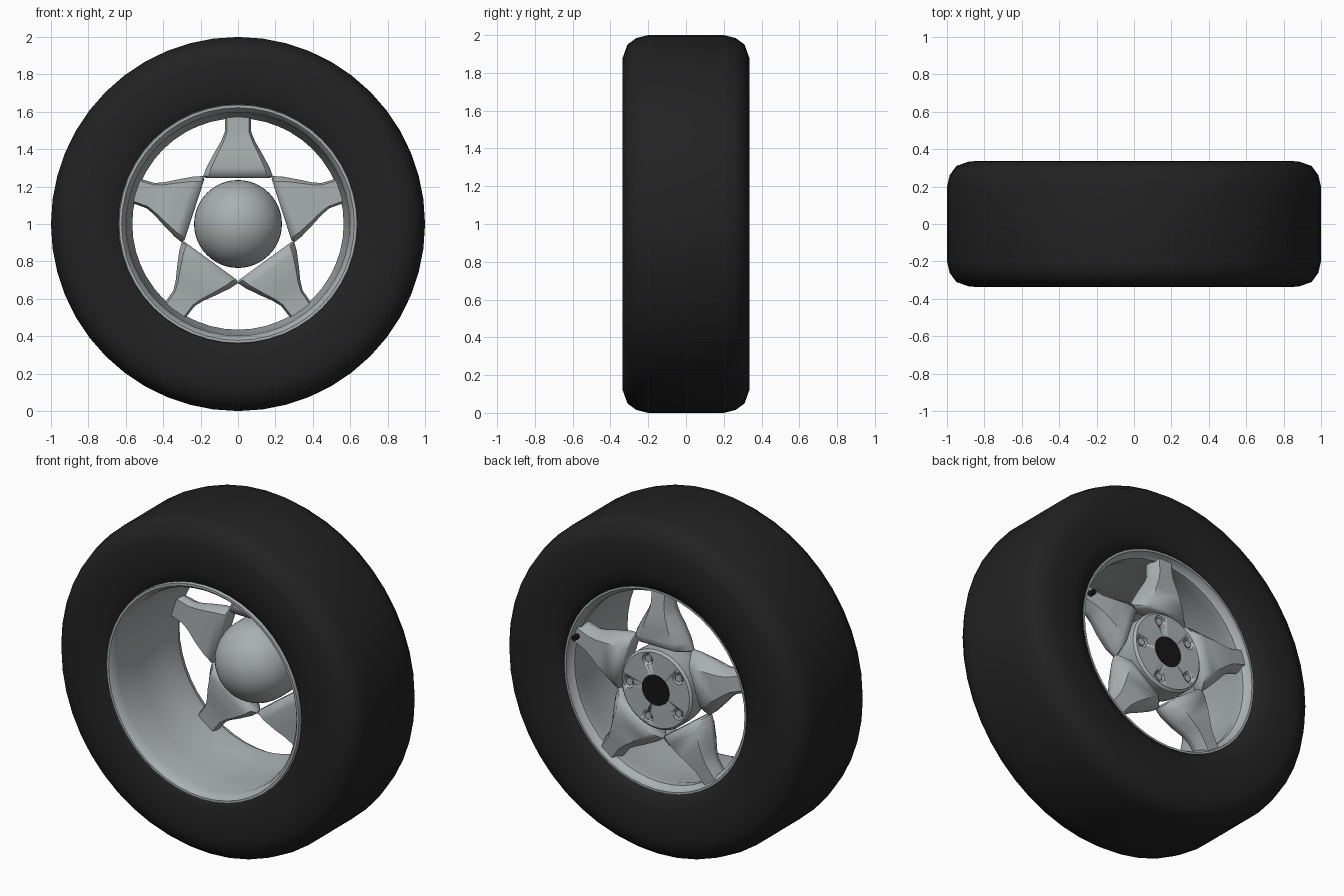
import bpy, bmesh, math
from mathutils import Matrix, Vector

cube = bpy.data.objects.get("Cube")
if cube:
    bpy.data.objects.remove(cube, do_unlink=True)


def material(name, color):
    m = bpy.data.materials.new(name)
    m.use_nodes = True
    m.diffuse_color = color
    m.node_tree.nodes["Principled BSDF"].inputs["Base Color"].default_value = color
    return m


RUBBER = material("tyre rubber", (0.016, 0.016, 0.016, 1))
METAL = material("grey alloy", (0.40, 0.43, 0.43, 1))
BLACK = material("black trim", (0.008, 0.008, 0.008, 1))


def make_object(name, bm, mat, angle=40):
    bmesh.ops.recalc_face_normals(bm, faces=bm.faces)
    mesh = bpy.data.meshes.new(name)
    bm.to_mesh(mesh)
    bm.free()
    mesh.materials.append(mat)
    obj = bpy.data.objects.new(name, mesh)
    bpy.context.collection.objects.link(obj)
    obj.location.z = 1
    bpy.ops.object.select_all(action="DESELECT")
    obj.select_set(True)
    bpy.context.view_layer.objects.active = obj
    bpy.ops.object.shade_smooth_by_angle(angle=math.radians(angle))
    return obj


def lathe(name, profile, mat, closed=True, steps=48, angle=40):
    """Spin (radius, y) points around the axle."""
    bm = bmesh.new()
    verts = [bm.verts.new((0, y, r)) for r, y in profile]
    pairs = list(zip(verts, verts[1:]))
    if closed:
        pairs.append((verts[-1], verts[0]))
    edges = [bm.edges.new(p) for p in pairs]
    bmesh.ops.spin(bm, geom=verts + edges, cent=(0, 0, 0), axis=(0, 1, 0),
                   angle=math.tau, steps=steps, use_duplicate=False)
    bmesh.ops.remove_doubles(bm, verts=bm.verts, dist=0.0005)
    return make_object(name, bm, mat, angle)


def disc(name, radius, y0, y1, mat, at=(0, 0), sides=24):
    """Cylinder along the axle, at (x, z) from the wheel centre."""
    bm = bmesh.new()
    turn = Matrix.Translation((at[0], (y0 + y1) / 2, at[1])) @ Matrix.Rotation(math.pi / 2, 4, "X")
    bmesh.ops.create_cone(bm, cap_ends=True, segments=sides, radius1=radius,
                          radius2=radius, depth=y1 - y0, matrix=turn)
    return make_object(name, bm, mat)


# Tyre: mirrored carcass profile
half = [(0.60, 0.285), (0.63, 0.312), (0.70, 0.33), (0.79, 0.337), (0.88, 0.335),
        (0.95, 0.31), (0.985, 0.262), (1.0, 0.20)]
lathe("tyre", half + [(r, -y) for r, y in reversed(half)], RUBBER, angle=60)

# Rim: deep barrel with a rolled lip at the front and a narrow throat at the back
lathe("rim", [(0.64, -0.315), (0.636, -0.333), (0.622, -0.333), (0.607, -0.315),
              (0.597, -0.28), (0.592, -0.10), (0.585, 0.12), (0.565, 0.20),
              (0.565, 0.245), (0.585, 0.262), (0.59, 0.29), (0.602, 0.29),
              (0.602, -0.29)], METAL)

# Hub: flat at the back, domed at the front
R, MID = 0.235, 0.19
dome = [(R * math.cos(a), MID - R * math.sin(a))
        for a in (i * math.pi / 24 for i in range(13))]
hub = lathe("hub", [(0, 0.285), (0.222, 0.285), (R, 0.272)] + dome, METAL, closed=False)

# Lug holes with recessed nuts
cutters = bmesh.new()
for i in range(5):
    a = math.radians(72 * i)
    pos = (0.18 * math.cos(a), 0.18 * math.sin(a))
    turn = Matrix.Translation((pos[0], 0.28, pos[1])) @ Matrix.Rotation(math.pi / 2, 4, "X")
    bmesh.ops.create_cone(cutters, cap_ends=True, segments=16, radius1=0.034,
                          radius2=0.034, depth=0.10, matrix=turn)
    disc(f"lug_seat_{i + 1}", 0.033, 0.225, 0.236, BLACK, pos, 16)
    disc(f"lug_nut_{i + 1}", 0.023, 0.23, 0.278, METAL, pos, 6)
cutter = make_object("lug_hole_cutter", cutters, METAL)
cutter.hide_render = True
cutter.hide_set(True)
cut = hub.modifiers.new("lug holes", "BOOLEAN")
cut.object = cutter
cut.solver = "EXACT"

# Axle cap
disc("axle_cap", 0.09, 0.27, 0.289, BLACK)

# Spokes: flared at the hub, narrow at the rim
# Each station is radius, half width, front y, back y
stations = [(0.245, 0.172, 0.17, 0.25), (0.256, 0.186, 0.155, 0.272),
            (0.30, 0.170, 0.15, 0.285), (0.38, 0.127, 0.155, 0.285),
            (0.44, 0.092, 0.165, 0.28), (0.49, 0.071, 0.17, 0.272),
            (0.58, 0.068, 0.17, 0.262)]
bm = bmesh.new()
rings = []
for r, w, front, back in stations:
    q = (back - front) / 4
    right = [(w * 0.84, front), (w, front + q), (w, back - 2 * q), (w * 0.62, back)]
    section = right + [(-x, y) for x, y in reversed(right)]
    rings.append([bm.verts.new((x, y, r)) for x, y in section])
for a, b in zip(rings, rings[1:]):
    for j in range(8):
        k = (j + 1) % 8
        bm.faces.new((a[j], a[k], b[k], b[j]))
bm.faces.new(rings[0])
bm.faces.new(rings[-1])
spoke = make_object("spoke_1", bm, METAL, 50)
for i in range(1, 5):
    copy = bpy.data.objects.new(f"spoke_{i + 1}", spoke.data)
    copy.location = spoke.location
    copy.rotation_euler.y = math.radians(72 * i)
    bpy.context.collection.objects.link(copy)

# Valve stem at the end of one spoke
a = math.radians(18)
disc("valve_stem", 0.016, 0.22, 0.30, BLACK, (0.56 * math.cos(a), 0.56 * math.sin(a)), 12)
